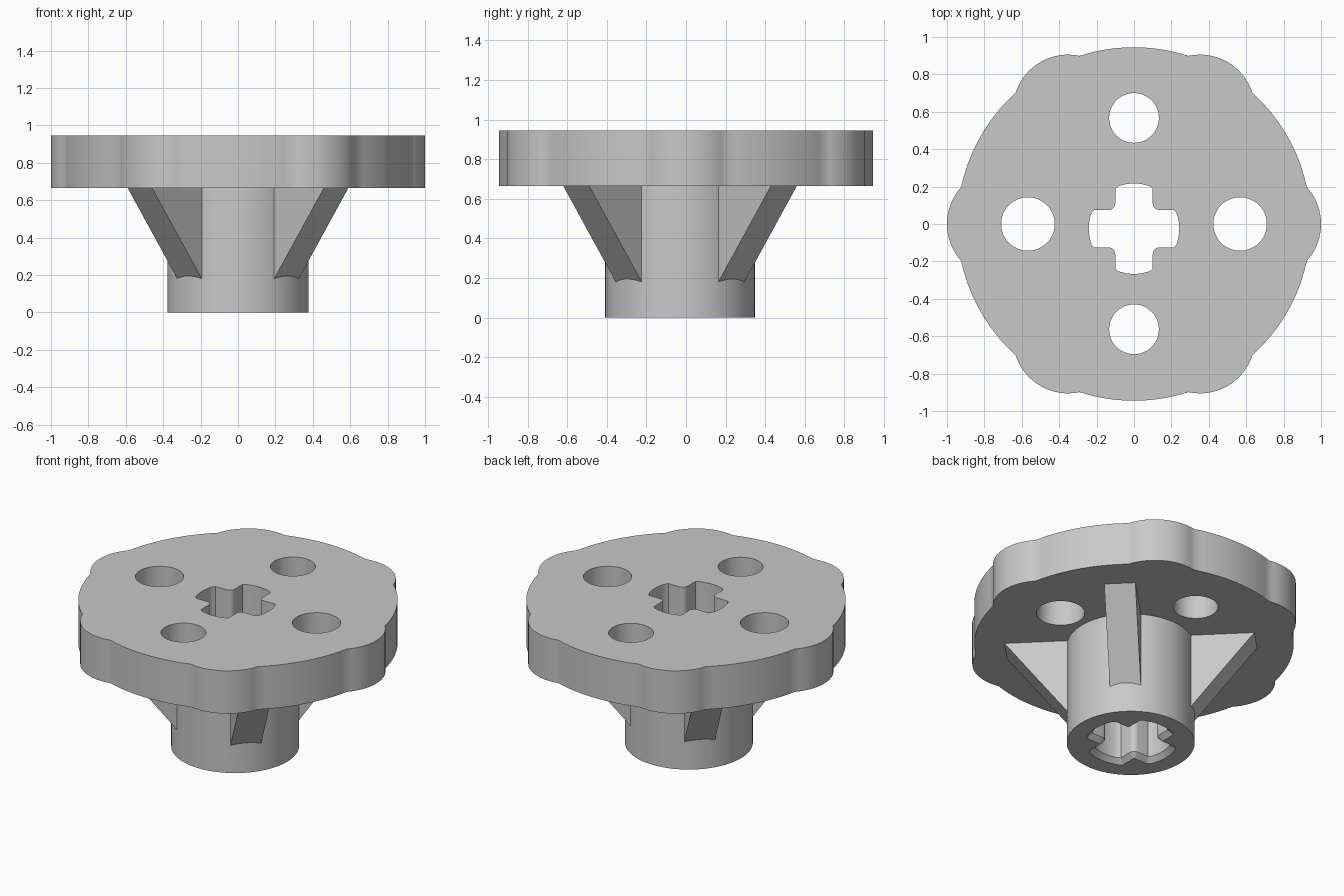
import bpy
import bmesh
from math import sin, cos, asin, acos, sqrt, pi, radians, tau

cube = bpy.data.objects.get("Cube")
if cube:
    bpy.data.objects.remove(cube)

PLATE_Z, TOP_Z = 0.665, 0.945
HUB_Y, HUB_R = -0.03, 0.378

grey = bpy.data.materials.new("plain grey")
grey.use_nodes = True
colour = (0.58, 0.58, 0.58, 1)
grey.diffuse_color = colour
grey.node_tree.nodes["Principled BSDF"].inputs["Base Color"].default_value = colour


def loft(name, rings):
    """Closed solid through rings of (x, y, z) points with equal counts."""
    bm = bmesh.new()
    loops = [[bm.verts.new(p) for p in ring] for ring in rings]
    n = len(loops[0])
    for low, high in zip(loops, loops[1:]):
        for i in range(n):
            j = (i + 1) % n
            bm.faces.new((low[i], low[j], high[j], high[i]))
    bm.faces.new(loops[0][::-1])
    bm.faces.new(loops[-1])
    bmesh.ops.recalc_face_normals(bm, faces=bm.faces)
    mesh = bpy.data.meshes.new(name)
    bm.to_mesh(mesh)
    bm.free()
    mesh.materials.append(grey)
    obj = bpy.data.objects.new(name, mesh)
    bpy.context.collection.objects.link(obj)
    return obj


def prism(name, outline, z0, z1):
    return loft(name, [[(x, y, z) for x, y in outline] for z in (z0, z1)])


def circle(cx, cy, r, n):
    return [(cx + r * cos(tau * i / n), cy + r * sin(tau * i / n)) for i in range(n)]


def combine(target, tool, operation):
    mod = target.modifiers.new(operation, "BOOLEAN")
    mod.operation, mod.object, mod.solver = operation, tool, "EXACT"
    bpy.context.view_layer.objects.active = target
    bpy.ops.object.modifier_apply(modifier=mod.name)
    bpy.data.objects.remove(tool)


# Plate outline: a disc with six rounded lobes
def lobed_outline(disc=0.945, lobe=0.295, reach=0.705):
    x = (disc**2 - lobe**2 + reach**2) / (2 * reach)
    half = acos(x / disc)
    swing = acos((x - reach) / lobe)
    points = []
    for k in range(6):
        a = k * pi / 3
        for i in range(17):
            t = a - swing + 2 * swing * i / 16
            points.append((reach * cos(a) + lobe * cos(t), reach * sin(a) + lobe * sin(t)))
        for i in range(1, 12):
            t = a + half + (pi / 3 - 2 * half) * i / 12
            points.append((disc * cos(t), disc * sin(t)))
    return points


# Cross-shaped bore outline with curved arm ends and rounded inner corners
def cross_ring(z, grow=0.0):
    a, r, f, c = 0.1 + grow, 0.242 + grow, 0.036 - grow, 0.014
    end = asin((a - c) / r)
    arm = [(r * cos(t), r * sin(t)) for t in (end * (i / 4 - 1) for i in range(9))]
    tip = sqrt(r * r - a * a) - c / 2
    arm = [(tip, -a)] + arm + [(tip, a)]
    for i in range(7):
        t = 1.5 * pi - 0.5 * pi * i / 6
        arm.append((a + f + f * cos(t), a + f + f * sin(t)))
    ring = []
    for k in range(4):
        q = k * pi / 2
        ring += [(x * cos(q) - y * sin(q), HUB_Y + 0.005 + x * sin(q) + y * cos(q), z)
                 for x, y in arm]
    return ring


# Sloping brace between hub and plate, set on a diagonal
def brace(angle, width=0.185):
    run, rise = 0.3665, 0.18
    slope = (0.742 - run) / (PLATE_Z - rise)
    top = PLATE_Z + 0.06
    side = [(0.28, rise + (0.28 - run) / slope), (run + slope * (top - rise), top), (0.28, top)]
    rings = []
    for s in (-width / 2, width / 2):
        rings.append([(r * cos(angle) - s * sin(angle),
                       HUB_Y + r * sin(angle) + s * cos(angle), z) for r, z in side])
    return loft("brace", rings)


# Body: plate, hub and four braces merged
body = prism("lobed_plate_with_hub", lobed_outline(), PLATE_Z, TOP_Z)
combine(body, prism("hub", circle(0, HUB_Y, HUB_R, 96), 0, PLATE_Z + 0.1), "UNION")
for k in range(4):
    combine(body, brace(radians(45 + 90 * k)), "UNION")

# Four bolt holes, the side pair slightly larger
for x, y, r in ((0.567, 0, 0.143), (-0.567, 0, 0.143), (0, 0.567, 0.133), (0, -0.563, 0.133)):
    combine(body, prism("bolt_hole", circle(x, y, r, 48), 0.5, 1.2), "DIFFERENCE")

# Cross bore with a flared lower mouth
flare = 0.03
rings = [cross_ring(-0.1, flare)]
for i in range(5):
    t = pi / 2 * i / 4
    rings.append(cross_ring(flare * sin(t), flare * (1 - sin(t) if i == 4 else 1 - sqrt(1 - cos(t)**2))))
rings.append(cross_ring(1.2))
combine(body, loft("cross_bore", rings), "DIFFERENCE")

# Smooth curved walls, crisp rims
bpy.ops.object.select_all(action="DESELECT")
body.select_set(True)
bpy.context.view_layer.objects.active = body
bpy.ops.object.shade_smooth_by_angle(angle=radians(30))
